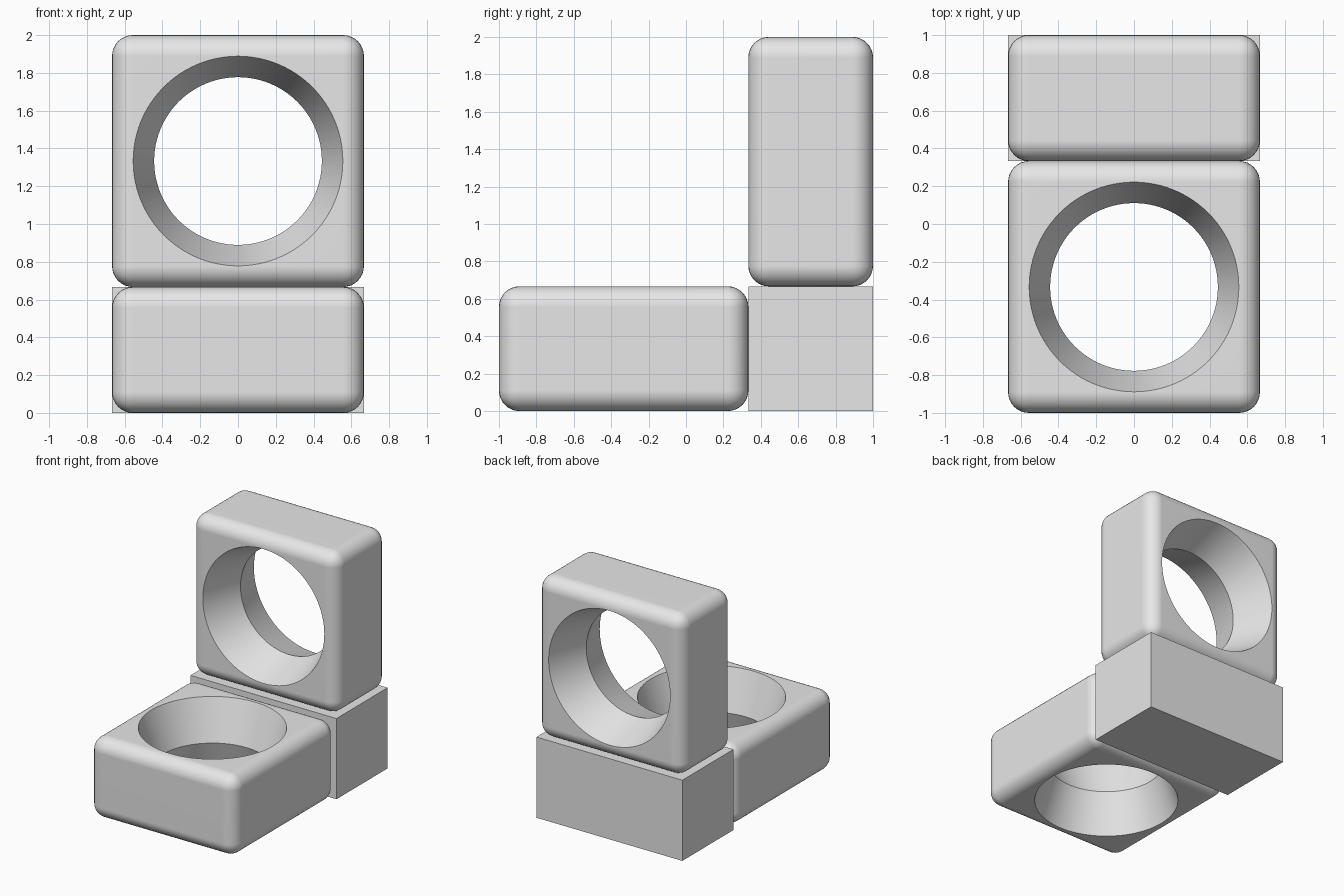
import bpy
import bmesh
from math import pi
from mathutils import Matrix

old = bpy.data.objects.get("Cube")
if old:
    bpy.data.objects.remove(old, do_unlink=True)

THICK = 2 / 3          # block thickness
WIDE = 4 / 3           # block width
WAIST = 0.444          # narrowest hole radius, at mid thickness
SLOPE = 1 / 3          # how quickly the hole widens towards each face

grey = bpy.data.materials.new("light grey")
grey.use_nodes = True
colour = (0.8, 0.8, 0.8, 1)
grey.diffuse_color = colour
grey.node_tree.nodes["Principled BSDF"].inputs["Base Color"].default_value = colour


def add_object(name, bm):
    mesh = bpy.data.meshes.new(name)
    bm.to_mesh(mesh)
    bm.free()
    mesh.materials.append(grey)
    obj = bpy.data.objects.new(name, mesh)
    bpy.context.collection.objects.link(obj)
    return obj


def box(name, size, location):
    bm = bmesh.new()
    bmesh.ops.create_cube(bm, size=1)
    bmesh.ops.scale(bm, vec=size, verts=bm.verts)
    obj = add_object(name, bm)
    obj.location = location
    return obj


def hole_cutter():
    """Hourglass shape: narrow waist, flaring past both faces."""
    reach = THICK / 2 + 0.06
    profile = [(0, -reach), (WAIST + SLOPE * reach, -reach), (WAIST, 0),
               (WAIST + SLOPE * reach, reach), (0, reach)]
    bm = bmesh.new()
    verts = [bm.verts.new((r, 0, z)) for r, z in profile]
    edges = [bm.edges.new(pair) for pair in zip(verts, verts[1:])]
    bmesh.ops.spin(bm, geom=verts + edges, cent=(0, 0, 0), axis=(0, 0, 1),
                   angle=2 * pi, steps=96)
    bmesh.ops.remove_doubles(bm, verts=bm.verts, dist=0.0001)
    bmesh.ops.recalc_face_normals(bm, faces=bm.faces)
    cutter = add_object("hole_cutter", bm)
    cutter.hide_render = True
    return cutter


def ring_block(name, location, upright=False):
    """Rounded square block with a flared round hole through it."""
    obj = box(name, (WIDE, WIDE, THICK), (0, 0, 0))
    cutter = hole_cutter()
    bevel = obj.modifiers.new("rounded edges", "BEVEL")
    bevel.width = 0.11
    bevel.segments = 8
    cut = obj.modifiers.new("hole", "BOOLEAN")
    cut.operation = "DIFFERENCE"
    cut.solver = "EXACT"
    cut.object = cutter
    bpy.ops.object.select_all(action="DESELECT")
    obj.select_set(True)
    bpy.context.view_layer.objects.active = obj
    for modifier in (bevel.name, cut.name):
        bpy.ops.object.modifier_apply(modifier=modifier)
    bpy.data.objects.remove(cutter, do_unlink=True)
    if upright:
        obj.data.transform(Matrix.Rotation(pi / 2, 4, "X"))
    obj.location = location
    bpy.ops.object.shade_smooth_by_angle(angle=pi / 6)
    weighted = obj.modifiers.new("flat faces", "WEIGHTED_NORMAL")
    weighted.keep_sharp = True
    return obj


# Plain corner block joining the two ring blocks
box("corner_block", (WIDE, THICK, THICK), (0, THICK, THICK / 2))

# Ring block lying in front, and ring block standing on the corner
ring_block("lying_ring_block", (0, -THICK / 2, THICK / 2))
ring_block("standing_ring_block", (0, THICK, WIDE), upright=True)
